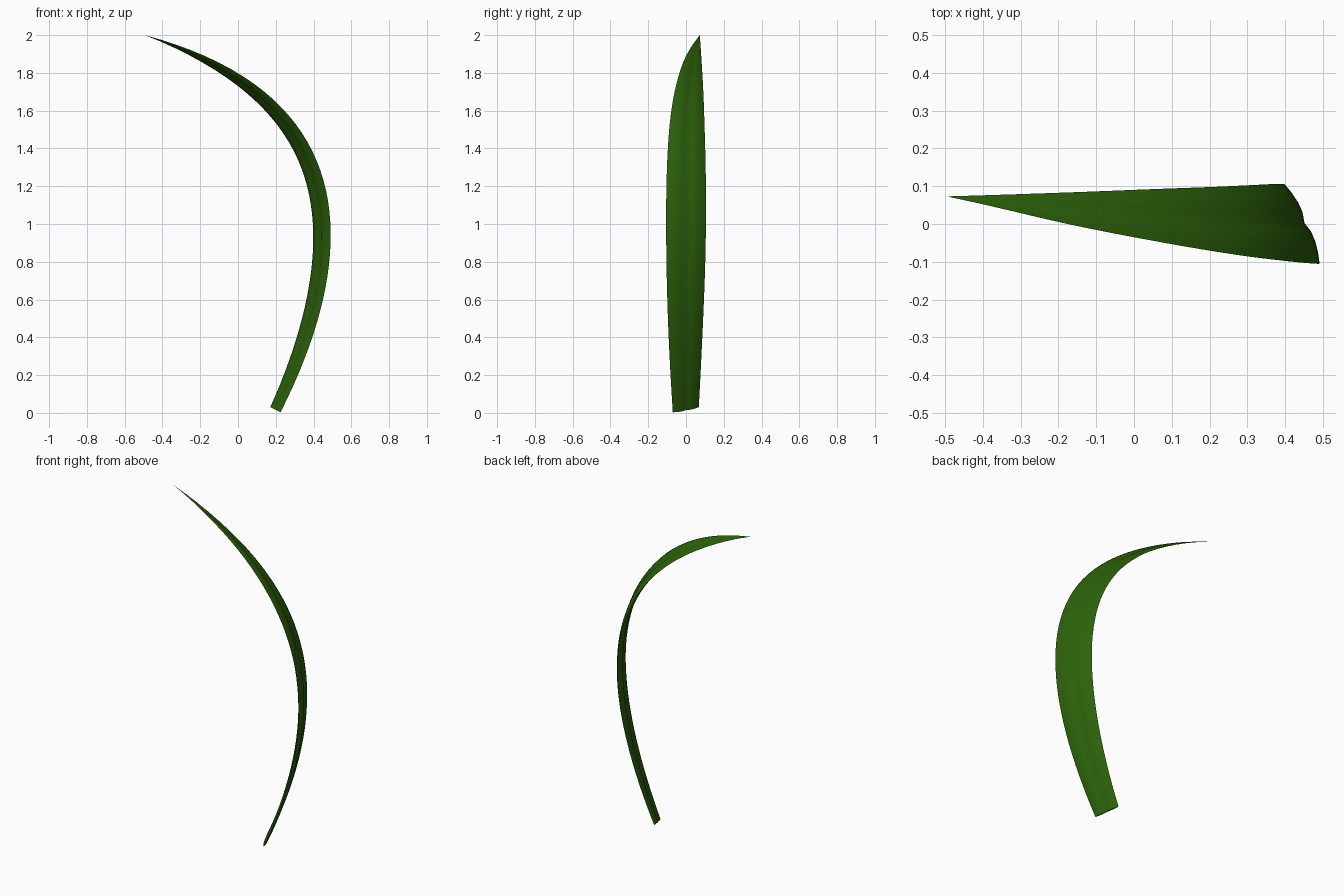
import bpy, bmesh
from mathutils import Vector

if "Cube" in bpy.data.objects:
    bpy.data.objects.remove(bpy.data.objects["Cube"])

# Outer (front) edge as a Bezier in x, z
EDGE = [Vector(p) for p in ((.225, 0, .003), (.622, 0, .785), (.712, 0, 1.68), (-.495, 0, 2.0))]
# Depth of the front and back edges, evenly spaced from base to tip
FRONT_Y = [-.07, -.084, -.095, -.102, -.105, -.104, -.097, -.081, -.05, -.001, .073]
BACK_Y = [.068, .08, .091, .1, .105, .106, .103, .098, .092, .083, .073]
# Bulge across the width: two soft lobes with a central crease
LOBES = [0, .036, .058, .06, .03, .06, .058, .036, 0]
TILT = .44
N = 40


def sample(values, t):
    """Catmull-Rom lookup in an evenly spaced list."""
    v = [2 * values[0] - values[1]] + values + [2 * values[-1] - values[-2]]
    i = min(int(t * (len(values) - 1)), len(values) - 2)
    u = t * (len(values) - 1) - i
    a, b, c, d = v[i:i + 4]
    return .5 * (2 * b + (c - a) * u + (2 * a - 5 * b + 4 * c - d) * u ** 2
                 + (3 * b - a - 3 * c + d) * u ** 3)


def bezier(t):
    """Point and tangent on the outer edge."""
    a, b, c, d = EDGE
    s = 1 - t
    point = a * s ** 3 + b * 3 * s * s * t + c * 3 * s * t * t + d * t ** 3
    return point, ((b - a) * s * s + (c - b) * 2 * s * t + (d - c) * t * t).normalized()


# Grass blade: thin two-lobed section swept along the edge, narrowing to the tip
bm = bmesh.new()
rings = []
last = len(LOBES) - 1
for k in range(N + 1):
    t = k / N
    point, tangent = bezier(t)
    y0, y1 = sample(FRONT_Y, t), sample(BACK_Y, t)
    inward = Vector((-tangent.z, 0, tangent.x))
    front = point + Vector((0, y0, 0))
    chord = inward * TILT * (y1 - y0) + Vector((0, y1 - y0, 0))
    normal = chord.cross(tangent).normalized() * chord.length
    section = [(j, 1) for j in range(last + 1)] + [(j, -1) for j in range(last - 1, 0, -1)]
    rings.append([bm.verts.new(front + chord * (j / last) + normal * LOBES[j] * side)
                  for j, side in section])
for lo, hi in zip(rings, rings[1:]):
    for j in range(len(lo)):
        n = (j + 1) % len(lo)
        bm.faces.new((lo[j], lo[n], hi[n], hi[j]))
bm.faces.new(rings[0][::-1])
bmesh.ops.remove_doubles(bm, verts=bm.verts, dist=1e-5)
bmesh.ops.recalc_face_normals(bm, faces=bm.faces)

mesh = bpy.data.meshes.new("grass_blade")
bm.to_mesh(mesh)
bm.free()
blade = bpy.data.objects.new("grass_blade", mesh)
bpy.context.collection.objects.link(blade)
bpy.context.view_layer.objects.active = blade
blade.select_set(True)
bpy.ops.object.shade_smooth_by_angle(angle=.6)

# Leaf green
green = bpy.data.materials.new("leaf_green")
green.diffuse_color = (.025, .12, .003, 1)
green.use_nodes = True
green.node_tree.nodes["Principled BSDF"].inputs["Base Color"].default_value = green.diffuse_color
mesh.materials.append(green)
